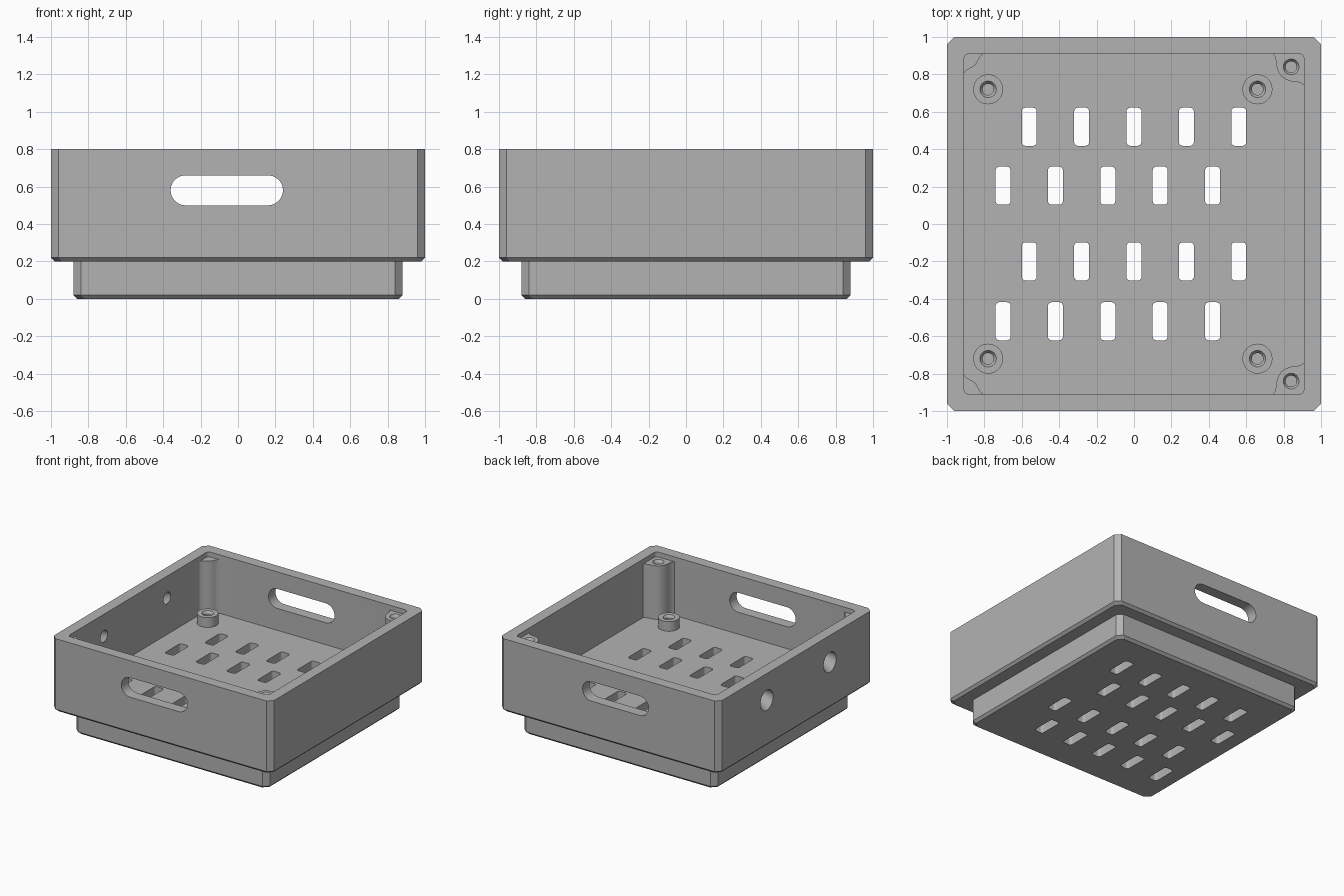
import bpy, bmesh, math
from mathutils import Vector

if "Cube" in bpy.data.objects:
    bpy.data.objects.remove(bpy.data.objects["Cube"])

grey = bpy.data.materials.new("plain_grey")
grey.use_nodes = True
colour = (0.45, 0.45, 0.45, 1)
grey.diffuse_color = colour
grey.node_tree.nodes["Principled BSDF"].inputs["Base Color"].default_value = colour


def rounded_rect(cx, cy, hx, hy, r, steps=6):
    """Outline with rounded corners; one step gives plain chamfers."""
    pts = []
    for i, (sx, sy) in enumerate([(1, 1), (-1, 1), (-1, -1), (1, -1)]):
        for k in range(steps + 1):
            a = math.pi / 2 * (i + k / steps)
            pts.append((cx + sx * (hx - r) + r * math.cos(a),
                        cy + sy * (hy - r) + r * math.sin(a)))
    return pts


def circle(cx, cy, r, n=32):
    return [(cx + r * math.cos(2 * math.pi * k / n),
             cy + r * math.sin(2 * math.pi * k / n)) for k in range(n)]


def level(outline, z):
    return [Vector((x, y, z)) for x, y in outline]


def loft(bm, rings, tube=False):
    """Skin rings of equal size; cap the ends, or join them for a tube."""
    rows = [[bm.verts.new(p) for p in ring] for ring in rings]
    pairs = list(zip(rows, rows[1:]))
    if tube:
        pairs.append((rows[-1], rows[0]))
    else:
        bm.faces.new(rows[0])
        bm.faces.new(rows[-1])
    for a, b in pairs:
        for i in range(len(a)):
            j = (i + 1) % len(a)
            bm.faces.new((a[i], a[j], b[j], b[i]))


def finish(bm, name):
    bmesh.ops.recalc_face_normals(bm, faces=bm.faces)
    mesh = bpy.data.meshes.new(name)
    bm.to_mesh(mesh)
    bm.free()
    mesh.materials.append(grey)
    obj = bpy.data.objects.new(name, mesh)
    bpy.context.collection.objects.link(obj)
    return obj


def select_only(obj):
    bpy.ops.object.select_all(action="DESELECT")
    obj.select_set(True)
    bpy.context.view_layer.objects.active = obj


def cut(obj, bm):
    """Subtract the solids in bm from obj."""
    cutter = finish(bm, "cutter")
    cutter.hide_render = True
    mod = obj.modifiers.new("cut", "BOOLEAN")
    mod.operation, mod.solver, mod.object = "DIFFERENCE", "EXACT", cutter
    select_only(obj)
    bpy.ops.object.modifier_apply(modifier=mod.name)
    bpy.data.objects.remove(cutter)


def smooth(obj):
    select_only(obj)
    bpy.ops.object.shade_smooth_by_angle(angle=math.radians(30))


FLOOR = 0.32
INNER = 0.91
POST_TOP = 0.76

# Stepped tray body with chamfered corners and lower edges
bm = bmesh.new()
profile = [(0.86, 0), (0.88, 0.02), (0.88, 0.2), (0.98, 0.2), (1, 0.22), (1, 0.8)]
loft(bm, [level(rounded_rect(0, 0, h, h, 0.04, 1), z) for h, z in profile])
tray = finish(bm, "tray_body")

# Open cavity
bm = bmesh.new()
cavity = rounded_rect(0, 0, INNER, INNER, 0.03)
loft(bm, [level(cavity, FLOOR), level(cavity, 0.9)])
cut(tray, bm)

bm = bmesh.new()
# Staggered floor vents
for row, y in enumerate([0.52, 0.205, -0.2, -0.52]):
    for k in range(5):
        x = 0.28 * (k - 2) - 0.14 * (row % 2)
        vent = rounded_rect(x, y, 0.04, 0.102, 0.02, 4)
        loft(bm, [level(vent, -0.1), level(vent, FLOOR + 0.05)])

# Hand slot through front and back walls
slot = rounded_rect(-0.06, 0.58, 0.3, 0.0801, 0.08, 12)
loft(bm, [[Vector((x, y, z)) for x, z in slot] for y in (-1.1, 1.1)])

# Tapered, upward leaning holes in the right wall
for y in (0.38, -0.44):
    stations = [(-1.01, 0.576, 0.086), (-0.90, 0.624, 0.043)]
    loft(bm, [[Vector((px, a, b)) for a, b in circle(y, z, r)]
              for px, z, r in stations])

# Pilot holes under the standoffs
spots = [(x, y) for x in (-0.78, 0.66) for y in (-0.72, 0.72)]
for x, y in spots:
    loft(bm, [level(circle(x, y, 0.03), z) for z in (0.22, FLOOR + 0.02)])
cut(tray, bm)
smooth(tray)

# Standoffs with countersunk bores
for i, (x, y) in enumerate(spots):
    bm = bmesh.new()
    section = [(0.08, FLOOR), (0.08, 0.4), (0.044, 0.4), (0.03, 0.38), (0.03, FLOOR)]
    loft(bm, [level(circle(x, y, r), z) for r, z in section], tube=True)
    smooth(finish(bm, f"standoff_{i + 1}"))

# Corner posts: half outlines measured from the cavity corner, then mirrored
screw_half = [(0.17, -0.03), (0.17, 0), (0.157, 0.015), (0.15, 0.04),
              (0.147, 0.07), (0.137, 0.1), (0.122, 0.122)]
plain_half = [(0.107, -0.03), (0.107, 0), (0.09, 0.012), (0.08, 0.03), (0.061, 0.061)]


def corner_post(name, half, sx, sy, screw):
    outline = [(-0.03, -0.03)] + half + [(v, u) for u, v in reversed(half[:-1])]
    outline = [(sx * (INNER - u), sy * (INNER - v)) for u, v in outline]
    bm = bmesh.new()
    loft(bm, [level(outline, FLOOR - 0.01), level(outline, POST_TOP)])
    post = finish(bm, name)
    if screw:
        bm = bmesh.new()
        bore = [(0.03, 0.5), (0.03, 0.74), (0.042, POST_TOP), (0.042, 0.9)]
        loft(bm, [level(circle(sx * 0.84, sy * 0.84, r), z) for r, z in bore])
        cut(post, bm)
    smooth(post)


for side, sy in (("front", -1), ("back", 1)):
    corner_post(f"{side}_screw_post", screw_half, 1, sy, True)
    corner_post(f"{side}_plain_post", plain_half, -1, sy, False)
